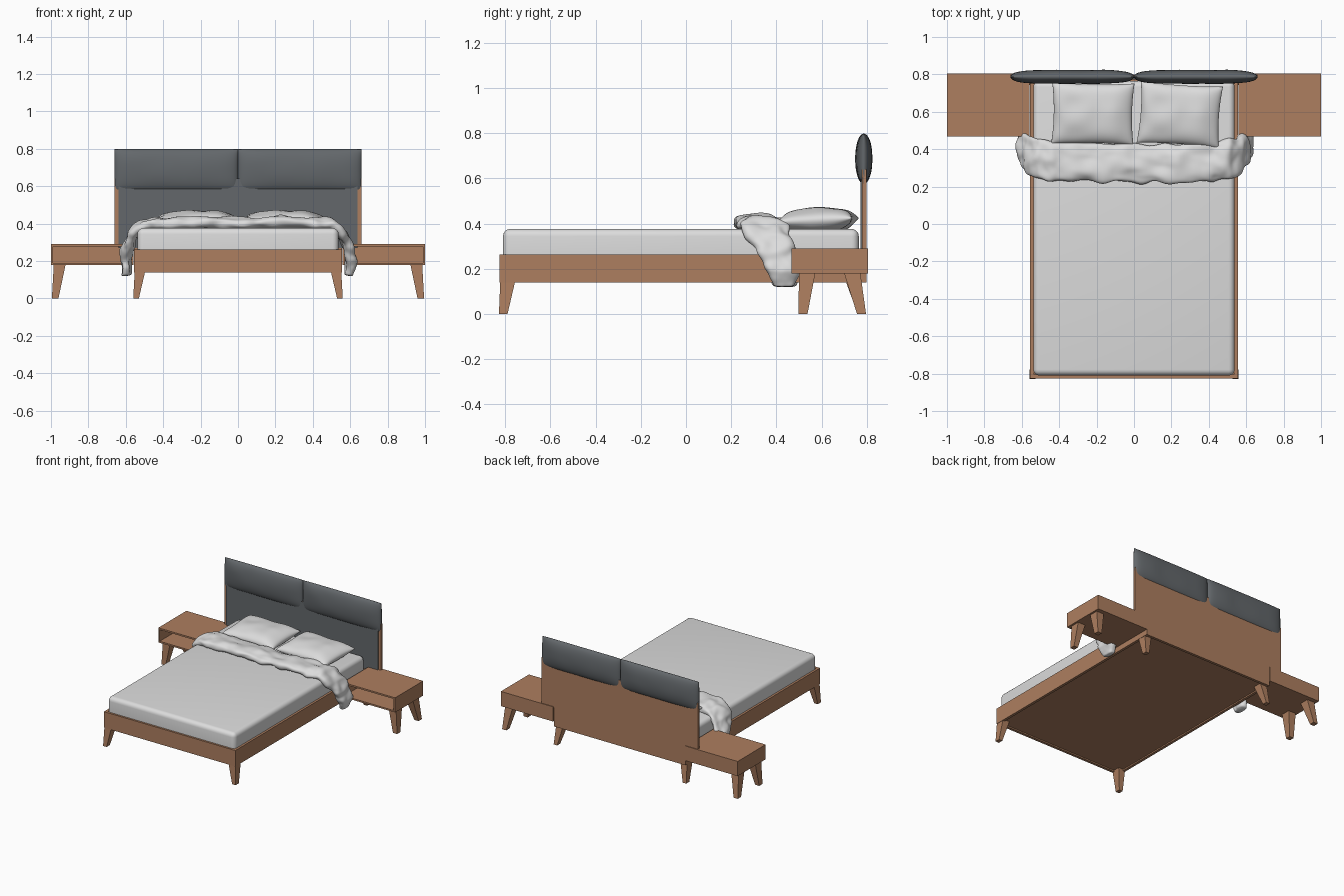
import bpy, bmesh, math
from mathutils import Vector, Matrix, noise

cube = bpy.data.objects.get("Cube")
if cube:
    bpy.data.objects.remove(cube, do_unlink=True)


def material(name, rgb):
    m = bpy.data.materials.new(name)
    m.use_nodes = True
    m.diffuse_color = (*rgb, 1)
    m.node_tree.nodes["Principled BSDF"].inputs["Base Color"].default_value = (*rgb, 1)
    return m


WOOD = material("warm wood", (0.42, 0.21, 0.115))
LINEN = material("pale linen", (0.72, 0.72, 0.72))
FELT = material("dark grey felt", (0.125, 0.137, 0.147))


def finish(name, bm, mat, smooth=False):
    bmesh.ops.recalc_face_normals(bm, faces=bm.faces)
    mesh = bpy.data.meshes.new(name)
    bm.to_mesh(mesh)
    bm.free()
    mesh.materials.append(mat)
    obj = bpy.data.objects.new(name, mesh)
    bpy.context.collection.objects.link(obj)
    if smooth:
        mesh.shade_smooth()
    return obj


def add_box(bm, lo, hi):
    lo, hi = Vector(lo), Vector(hi)
    mat = Matrix.Translation((lo + hi) / 2) @ Matrix.Diagonal((*(hi - lo), 1))
    return bmesh.ops.create_cube(bm, size=1, matrix=mat)["verts"]


def boxes(name, mat, *spans):
    bm = bmesh.new()
    for lo, hi in spans:
        add_box(bm, lo, hi)
    return finish(name, bm, mat)


def leg(name, top, foot, height):
    """Tapered leg; top and foot are (x0, x1, y0, y1) rectangles."""
    bm = bmesh.new()
    for v in add_box(bm, (0, 0, 0), (1, 1, 1)):
        r = top if v.co.z > 0.5 else foot
        v.co = (r[round(v.co.x)], r[2 + round(v.co.y)], v.co.z * height)
    return finish(name, bm, WOOD)


def puff(name, mat, matrix, half, power, pinch, wrinkle, n=24):
    """Stuffed cushion: two bulging skins meeting along a seam."""
    bm = bmesh.new()
    for side in (1, -1):
        rows = []
        for i in range(n + 1):
            row = []
            for j in range(n + 1):
                u = math.sin((i / n - 0.5) * math.pi)
                v = math.sin((j / n - 0.5) * math.pi)
                fat = math.sqrt(max(0, (1 - abs(u) ** power[0]) * (1 - abs(v) ** power[1])))
                x = u * half[0] * (1 - pinch * (1 - v * v))
                y = v * half[1] * (1 - pinch * (1 - u * u))
                z = side * fat * half[2]
                z += wrinkle * fat * noise.noise(Vector((x * 9, y * 9, side + half[0])))
                row.append(bm.verts.new(matrix @ Vector((x, y, z))))
            rows.append(row)
        for a, b in zip(rows, rows[1:]):
            for j in range(n):
                bm.faces.new((a[j], a[j + 1], b[j + 1], b[j]))
    bmesh.ops.remove_doubles(bm, verts=bm.verts, dist=0.0002)
    return finish(name, bm, mat, True)


# Bed frame: rails around a recessed base board
boxes("bed_frame", WOOD,
      ((-0.555, -0.825, 0.14), (0.555, -0.805, 0.262)),
      ((-0.555, 0.78, 0.14), (0.555, 0.8, 0.29)),
      ((-0.555, -0.805, 0.14), (-0.535, 0.78, 0.262)),
      ((0.535, -0.805, 0.14), (0.555, 0.78, 0.262)))
boxes("base_board", WOOD, ((-0.535, -0.805, 0.15), (0.535, 0.78, 0.17)))

# Headboard: wooden back, felt facing and two cushions
boxes("headboard_panel", WOOD, ((-0.66, 0.78, 0.285), (0.66, 0.8, 0.64)))
boxes("headboard_facing", FELT, ((-0.64, 0.772, 0.27), (0.64, 0.78, 0.64)))
for side, word in ((1, "left"), (-1, "right")):
    place = Matrix.Translation((side * 0.33, 0.787, 0.687)) @ Matrix.Rotation(math.pi / 2, 4, "X")
    puff(word + "_headboard_cushion", FELT, place, (0.331, 0.111, 0.037), (6, 2.2), 0, 0.003)

# Bed legs and bedside tables, both sides
for s, word in ((1, "left"), (-1, "right")):
    def mirror(r):
        return (s * r[0], s * r[1], r[2], r[3])

    leg(word + "_front_bed_leg", mirror((0.495, 0.552, -0.822, -0.755)),
        mirror((0.53, 0.56, -0.828, -0.79)), 0.15)
    leg(word + "_back_bed_leg", mirror((0.495, 0.552, 0.705, 0.775)),
        mirror((0.53, 0.56, 0.76, 0.797)), 0.15)
    leg(word + "_front_table_leg", mirror((0.922, 0.985, 0.5, 0.572)),
        mirror((0.96, 0.995, 0.498, 0.538)), 0.18)
    leg(word + "_back_table_leg", mirror((0.922, 0.985, 0.7, 0.772)),
        mirror((0.96, 0.995, 0.757, 0.797)), 0.18)

    spans = []
    for x0, x1, y0, z0, z1 in ((0.558, 1, 0.467, 0.178, 0.19), (0.558, 1, 0.467, 0.278, 0.29),
                               (0.558, 0.57, 0.467, 0.19, 0.278), (0.988, 1, 0.467, 0.19, 0.278),
                               (0.57, 0.988, 0.79, 0.19, 0.278)):
        xs = sorted((s * x0, s * x1))
        spans.append(((xs[0], y0, z0), (xs[1], 0.805, z1)))
    boxes(word + "_bedside_table", WOOD, *spans)

# Mattress with rounded edges
mattress = boxes("mattress", LINEN, ((-0.538, -0.81, 0.18), (0.538, 0.765, 0.376)))
bevel = mattress.modifiers.new("round", "BEVEL")
bevel.width = 0.032
bevel.segments = 5
mattress.data.shade_smooth()

# Pillows
for word, x, y, turn in (("left", 0.245, 0.585, -4), ("right", -0.22, 0.59, -1)):
    place = (Matrix.Translation((x, y, 0.415)) @ Matrix.Rotation(math.radians(turn), 4, "Z")
             @ Matrix.Rotation(math.radians(3), 4, "X"))
    puff(word + "_pillow", LINEN, place, (0.22, 0.165, 0.054), (3.5, 3), 0.05, 0.014)

# Folded blanket: flat wrinkled loop swept over the bed and down both sides
# half path: x, y, z, half width, half thickness
half_path = [(0, 0.322, 0.4, 0.104, 0.034), (0.2, 0.325, 0.402, 0.102, 0.032),
             (0.4, 0.335, 0.4, 0.105, 0.034), (0.5, 0.345, 0.39, 0.108, 0.034),
             (0.565, 0.372, 0.335, 0.1, 0.03), (0.592, 0.405, 0.265, 0.085, 0.03),
             (0.602, 0.428, 0.19, 0.07, 0.032), (0.592, 0.438, 0.12, 0.045, 0.022)]
path = [Vector((-p[0], *p[1:])) for p in reversed(half_path[1:])] + [Vector(p) for p in half_path]
STEPS, AROUND = 6, 28
stations = [a.lerp(b, k / STEPS) for a, b in zip(path, path[1:]) for k in range(STEPS)] + [path[-1]]
bm = bmesh.new()
rings = []
for i, p in enumerate(stations):
    a, b = stations[max(0, i - 3)], stations[min(len(stations) - 1, i + 3)]
    along = Vector((b[0] - a[0], 0, b[2] - a[2])).normalized()
    out = Vector((-along.z, 0, along.x))
    ring = []
    for k in range(AROUND):
        t = 2 * math.pi * k / AROUND
        c, d = math.cos(t), math.sin(t)
        co = Vector(p[:3]) + Vector((0, c * p[3], 0)) + out * p[4] * math.copysign(abs(d) ** 0.7, d)
        co += out * (-0.1 * c * p[4])
        w = noise.noise(co * 13) * 0.022 + noise.noise(co * 28) * 0.009
        co += (out * d + Vector((0, c, 0))) * w
        ring.append(bm.verts.new(co))
    rings.append(ring)
for a, b in zip(rings, rings[1:]):
    for k in range(AROUND):
        m = (k + 1) % AROUND
        bm.faces.new((a[k], a[m], b[m], b[k]))
bm.faces.new(rings[0])
bm.faces.new(rings[-1])
blanket = finish("folded_blanket", bm, LINEN, True)
blanket.modifiers.new("soften", "SUBSURF").levels = 1
